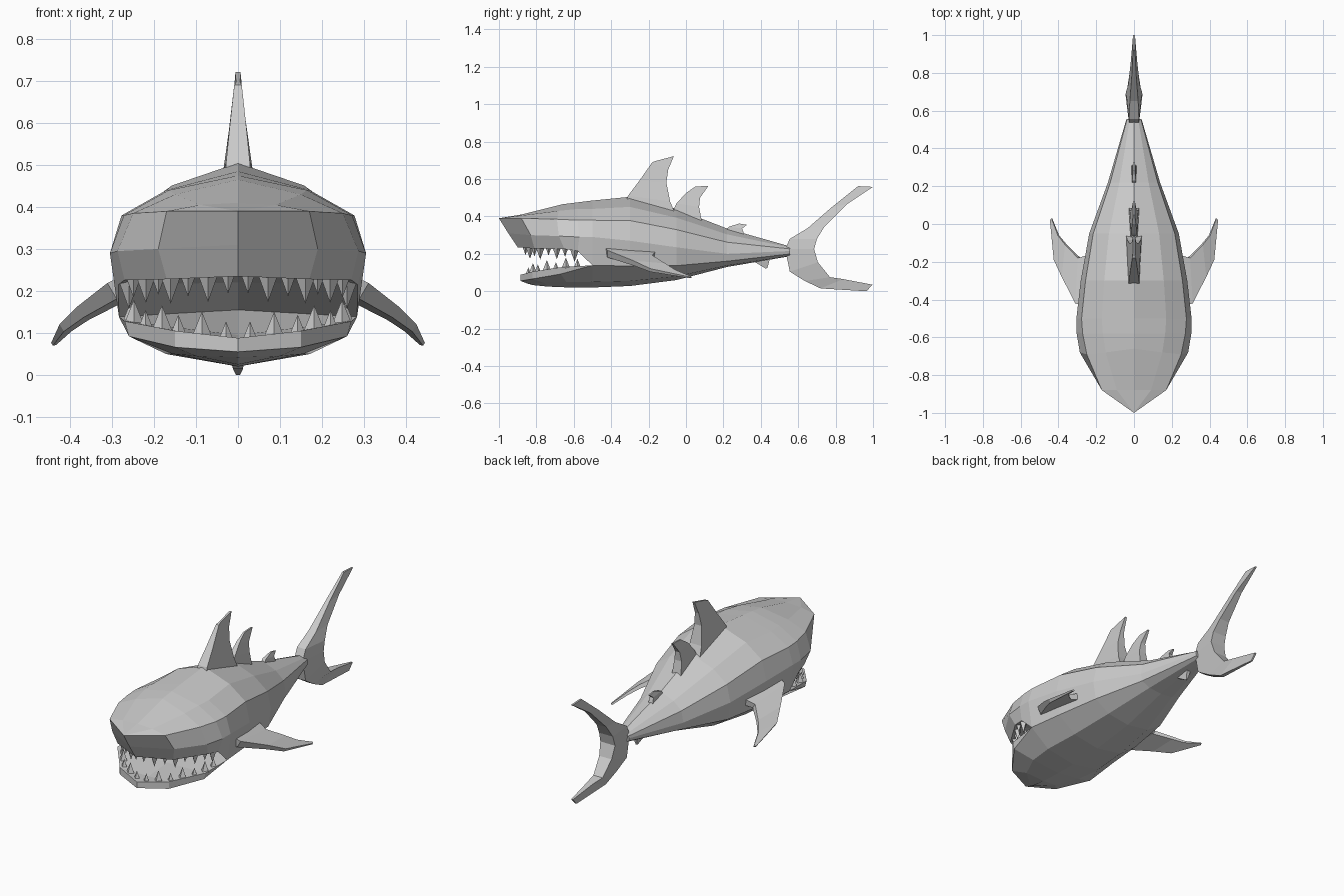
import bpy, bmesh
from mathutils import Vector


def finish(bm, name):
    bmesh.ops.remove_doubles(bm, verts=bm.verts, dist=0.0008)
    bmesh.ops.recalc_face_normals(bm, faces=bm.faces)
    me = bpy.data.meshes.new(name)
    bm.to_mesh(me)
    bm.free()
    ob = bpy.data.objects.new(name, me)
    bpy.context.collection.objects.link(ob)
    return ob


def face(bm, pts):
    uniq = []
    for p in pts:
        if all((p - q).length > 1e-5 for q in uniq):
            uniq.append(p)
    if len(uniq) > 2:
        bm.faces.new([bm.verts.new(p) for p in uniq])


def loft_half(bm, rings):
    # Skin between half sections, on both sides of x = 0
    for sx in (1, -1):
        rs = [[Vector((p[0] * sx, p[1], p[2])) for p in r] for r in rings]
        for a, b in zip(rs, rs[1:]):
            for i in range(len(a) - 1):
                face(bm, (a[i], a[i + 1], b[i + 1], b[i]))


def fin(name, levels, normal):
    # Tapering slab: each level is (lead point, trail point, lead half thickness, trail half thickness)
    bm = bmesh.new()
    n = Vector(normal).normalized()
    secs = []
    for lead, trail, tl, tt in levels:
        l, t = Vector(lead), Vector(trail)
        secs.append([l + n * tl, t + n * tt, t - n * tt, l - n * tl])
    for a, b in zip(secs, secs[1:]):
        for i in range(4):
            j = (i + 1) % 4
            face(bm, (a[i], a[j], b[j], b[i]))
    face(bm, secs[0])
    face(bm, secs[-1])
    return finish(bm, name)


def mid_fin(name, levels):
    # Fin in the x = 0 plane, from (lead y, lead z, trail y, trail z, lead half, trail half)
    return fin(name, [((0, a, b), (0, c, d), tl, tt) for a, b, c, d, tl, tt in levels], (1, 0, 0))


def body_ring(y, zt, w, zw, zb):
    u, d = zt - zw, zw - zb
    return [(0, y, zt), (.56 * w, y, zw + .77 * u), (.91 * w, y, zw + .46 * u), (w, y, zw),
            (.93 * w, y, zb + .44 * d), (.56 * w, y, zb + .11 * d), (0, y, zb)]


# Trunk sections from the mouth corner to the tail root
body = [body_ring(*r) for r in (
    (-.5, .485, .305, .29, .02), (-.3, .505, .282, .27, .028), (-.05, .44, .237, .235, .06),
    (.22, .335, .138, .2, .13), (.555, .24, .04, .215, .187))]
neck = body[0]
throat = (0, -.35, .155)

# Snout and upper jaw: crown, shoulder, brow, cheek, lip, palate
tip, lip0 = (0, -1, .39), (0, -.9, .235)
head = [
    [tip, tip, tip, (0, -.95, .31), lip0, lip0],
    [(0, -.88, .41), (.09, -.88, .405), (.17, -.88, .39), (.19, -.83, .3), (.17, -.81, .228), (0, -.78, .25)],
    [(0, -.66, .465), (.15, -.68, .43), (.25, -.69, .385), (.287, -.68, .295), (.27, -.65, .226), (0, -.62, .25)],
    [(0, -.58, .475), (.165, -.58, .44), (.272, -.58, .38), (.305, -.57, .29), (.285, -.58, .215), (0, -.5, .22)],
    neck[:5] + [throat]]

# Lower jaw: mouth floor, rim, rim underside, belly edge, keel
rim0 = (0, -.885, .088)
jaw = [
    [rim0, rim0, (0, -.885, .055), (0, -.85, .042), (0, -.82, .033)],
    [(0, -.78, .08), (.15, -.82, .105), (.15, -.82, .066), (.1, -.76, .045), (0, -.74, .025)],
    [(0, -.62, .095), (.27, -.67, .128), (.26, -.67, .092), (.155, -.64, .05), (0, -.62, .02)],
    [throat, neck[4], neck[4], neck[5], neck[6]]]

bm = bmesh.new()
for part in (body, head, jaw):
    loft_half(bm, part)
end = [Vector(p) for p in body[-1]]
face(bm, end + [Vector((-p.x, p.y, p.z)) for p in end[-2:0:-1]])
finish(bm, "body")

# Back fins and underside fin
mid_fin("main_back_fin", [
    (-.33, .45, -.06, .42, .03, .042), (-.31, .51, -.085, .48, .028, .036),
    (-.25, .59, -.105, .58, .02, .022), (-.18, .69, -.095, .65, .009, .012), (-.16, .697, -.065, .722, .005, .006)])
mid_fin("second_back_fin", [
    (-.08, .41, .085, .37, .02, .028), (-.05, .47, .07, .45, .016, .022),
    (.0, .525, .075, .5, .01, .014), (.05, .56, .12, .563, .004, .005)])
mid_fin("small_back_fin", [
    (.2, .31, .32, .28, .012, .015), (.23, .345, .3, .335, .01, .011), (.285, .362, .325, .355, .004, .004)])
mid_fin("rear_belly_fin", [
    (.33, .19, .45, .19, .014, .014), (.37, .155, .445, .16, .011, .011), (.425, .122, .435, .124, .003, .003)])

# Crescent tail
mid_fin("tail_fin", [
    (.92, .562, 1.0, .558, .005, .005), (.78, .45, .86, .465, .012, .017), (.65, .337, .74, .345, .022, .03),
    (.555, .28, .70, .28, .026, .042), (.53, .225, .685, .225, .026, .045), (.555, .105, .705, .155, .026, .038),
    (.635, .055, .77, .075, .018, .028), (.72, .015, .84, .065, .012, .018), (.965, .0, .997, .035, .005, .005)])

# Swept side fins
for s, side in ((1, "right"), (-1, "left")):
    lv = [((.24, -.44, .225), (.22, -.16, .2), .025, .02), ((.3, -.42, .2), (.29, -.18, .18), .022, .014),
          ((.375, -.28, .15), (.36, -.11, .14), .015, .01), ((.42, -.19, .112), (.4, -.06, .11), .01, .007),
          ((.443, .02, .073), (.435, .03, .075), .004, .004)]
    fin(side + "_side_fin", [((a[0] * s, a[1], a[2]), (b[0] * s, b[1], b[2]), t, u) for a, b, t, u in lv],
        (.5 * s, 0, .85))


def tooth_row(name, path, count, height, radius):
    # Four-sided pyramids spaced along a jaw edge, mirrored
    pts = [Vector(p) for p in path]
    seg = [(b - a).length for a, b in zip(pts, pts[1:])]
    bm = bmesh.new()
    for k in range(count):
        d = sum(seg) * (k + .5) / count
        i = 0
        while i < len(seg) - 1 and d > seg[i]:
            d -= seg[i]
            i += 1
        c = pts[i].lerp(pts[i + 1], d / seg[i])
        size = (.8, 1.15, .9, 1.2)[k % 4]
        for s in (1, -1):
            base = Vector((c.x * s, c.y, c.z))
            r = radius * size
            ring = [base + Vector(o) * r for o in ((1, 0, 0), (0, 1, 0), (-1, 0, 0), (0, -1, 0))]
            top = base + Vector((0, 0, height * size))
            for j in range(4):
                face(bm, (ring[j], ring[(j + 1) % 4], top))
            face(bm, ring)
    finish(bm, name)


tooth_row("upper_teeth", [(0, -.87, .238), (.15, -.795, .236), (.25, -.645, .234), (.265, -.57, .218)], 8, -.055, .02)
tooth_row("lower_teeth", [(0, -.855, .085), (.14, -.795, .098), (.245, -.665, .12), (.26, -.55, .132)], 7, .05, .02)
